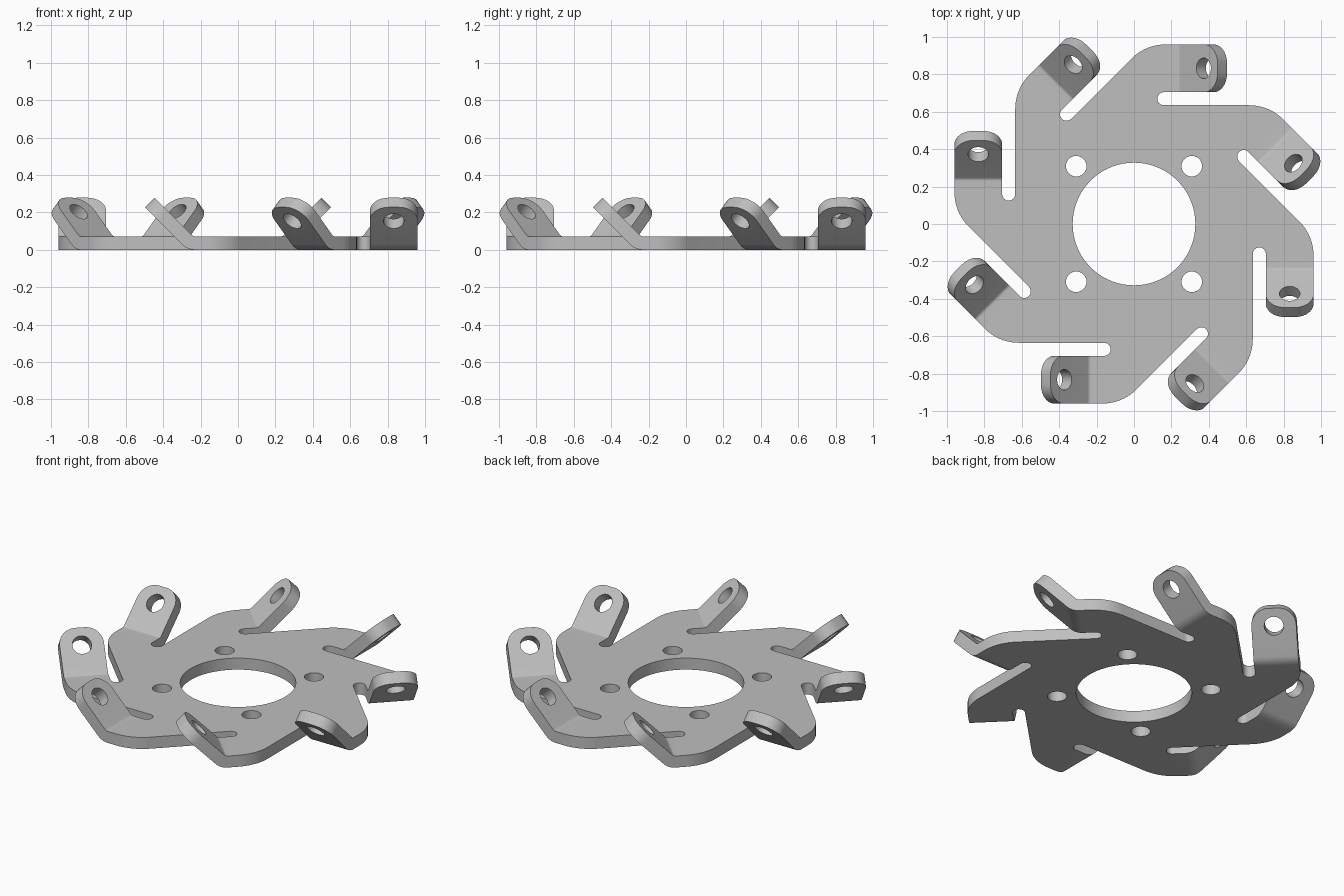
import bpy, bmesh
from math import sin, cos, tan, pi, radians
from mathutils import Matrix, Vector

cube = bpy.data.objects.get("Cube")
if cube:
    bpy.data.objects.remove(cube)

THICK = 0.072                  # sheet thickness
OUTER, INNER = 0.96, 0.705     # outer and inner edges of each tab
SLOT_R, SLOT_X = 0.035, 0.16   # rounded relief slot
SLOT_Y = INNER - SLOT_R
SHOULDER_R = 0.26              # rounded shoulder before each tab
BEND, BEND_R, BEND_X = radians(45), 0.025, 0.24
TAB_LEN, TIP_R = 0.292, 0.10
HOLE_R, HOLE_S = 0.055, 0.187


def arc(cx, cy, r, a0, a1, n):
    """Points on an arc, angles in degrees."""
    angles = [radians(a0 + (a1 - a0) * i / n) for i in range(n + 1)]
    return [Vector((cx + r * cos(a), cy + r * sin(a), 0)) for a in angles]


bm = bmesh.new()


def chain(verts, closed=False):
    """Edges joining the vertices in order."""
    pairs = list(zip(verts, verts[1:]))
    if closed:
        pairs.append((verts[-1], verts[0]))
    return [bm.edges.get(p) or bm.edges.new(p) for p in pairs]


def add(points, matrix):
    return [bm.verts.new(matrix @ p) for p in points]


def circle(cx, cy, r, n, matrix):
    return chain(add(arc(cx, cy, r, 0, 360, n)[:-1], matrix), True)


def fill(edges, normal):
    bmesh.ops.triangle_fill(bm, edges=edges, use_beauty=True, normal=normal)


top = Matrix.Translation((0, 0, THICK))
setback = BEND_R * tan(BEND / 2)
root_x = BEND_X - setback
shoulder_x = (OUTER - (SLOT_Y - SLOT_R) * 2 ** 0.5) + SHOULDER_R * tan(pi / 8)
outline = []

for k in range(8):
    place = Matrix.Rotation(-k * pi / 4, 4, 'Z') @ top

    # Plate outline sector: shoulder, bend root, relief slot
    outline += add(arc(shoulder_x, OUTER - SHOULDER_R, SHOULDER_R, 135, 90, 10), place)
    row = add([Vector((root_x, OUTER, 0)), Vector((root_x, INNER, 0))], place)
    outline += row
    outline += add(arc(SLOT_X, SLOT_Y, SLOT_R, 90, 270, 12), place)

    # Curved bend strip
    steps = 6
    for i in range(1, steps + 1):
        a = BEND * i / steps
        x, z = root_x + BEND_R * sin(a), BEND_R * (1 - cos(a))
        new = add([Vector((x, OUTER, z)), Vector((x, INNER, z))], place)
        bm.faces.new((row[0], row[1], new[1], new[0]))
        row = new

    # Raised tab with rounded tip and bolt hole
    tilt = place @ Matrix.Translation((BEND_X, 0, 0)) @ Matrix.Rotation(-BEND, 4, 'Y')
    tip = arc(TAB_LEN - TIP_R, OUTER - TIP_R, TIP_R, 90, 0, 10)
    tip += arc(TAB_LEN - TIP_R, INNER + TIP_R, TIP_R, 0, -90, 10)
    edges = chain([row[0]] + add(tip, tilt) + [row[1]], True)
    edges += circle(HOLE_S, (OUTER + INNER) / 2, HOLE_R, 28, tilt)
    fill(edges, tilt.to_3x3() @ Vector((0, 0, 1)))

# Flat plate with centre bore and four bolt holes
edges = chain(outline, True) + circle(0, 0, 0.328, 72, top)
for sx in (-1, 1):
    for sy in (-1, 1):
        edges += circle(sx * 0.309, sy * 0.309, HOLE_R, 28, top)
fill(edges, Vector((0, 0, 1)))

bm.normal_update()
for f in bm.faces:
    if f.normal.z < 0:
        f.normal_flip()

mesh = bpy.data.meshes.new("bracket_plate")
bm.to_mesh(mesh)
bm.free()
plate = bpy.data.objects.new("bracket_plate", mesh)
bpy.context.collection.objects.link(plate)

# Sheet metal colour
metal = bpy.data.materials.new("grey_metal")
metal.use_nodes = True
colour = (0.52, 0.52, 0.52, 1)
metal.diffuse_color = colour
metal.node_tree.nodes["Principled BSDF"].inputs["Base Color"].default_value = colour
mesh.materials.append(metal)

# Give the sheet its thickness
bpy.ops.object.select_all(action='DESELECT')
bpy.context.view_layer.objects.active = plate
plate.select_set(True)
solid = plate.modifiers.new("thickness", 'SOLIDIFY')
solid.thickness = THICK
solid.offset = -1
solid.use_even_offset = True
solid.use_quality_normals = True
bpy.ops.object.modifier_apply(modifier=solid.name)
bpy.ops.object.shade_smooth_by_angle(angle=radians(30))
